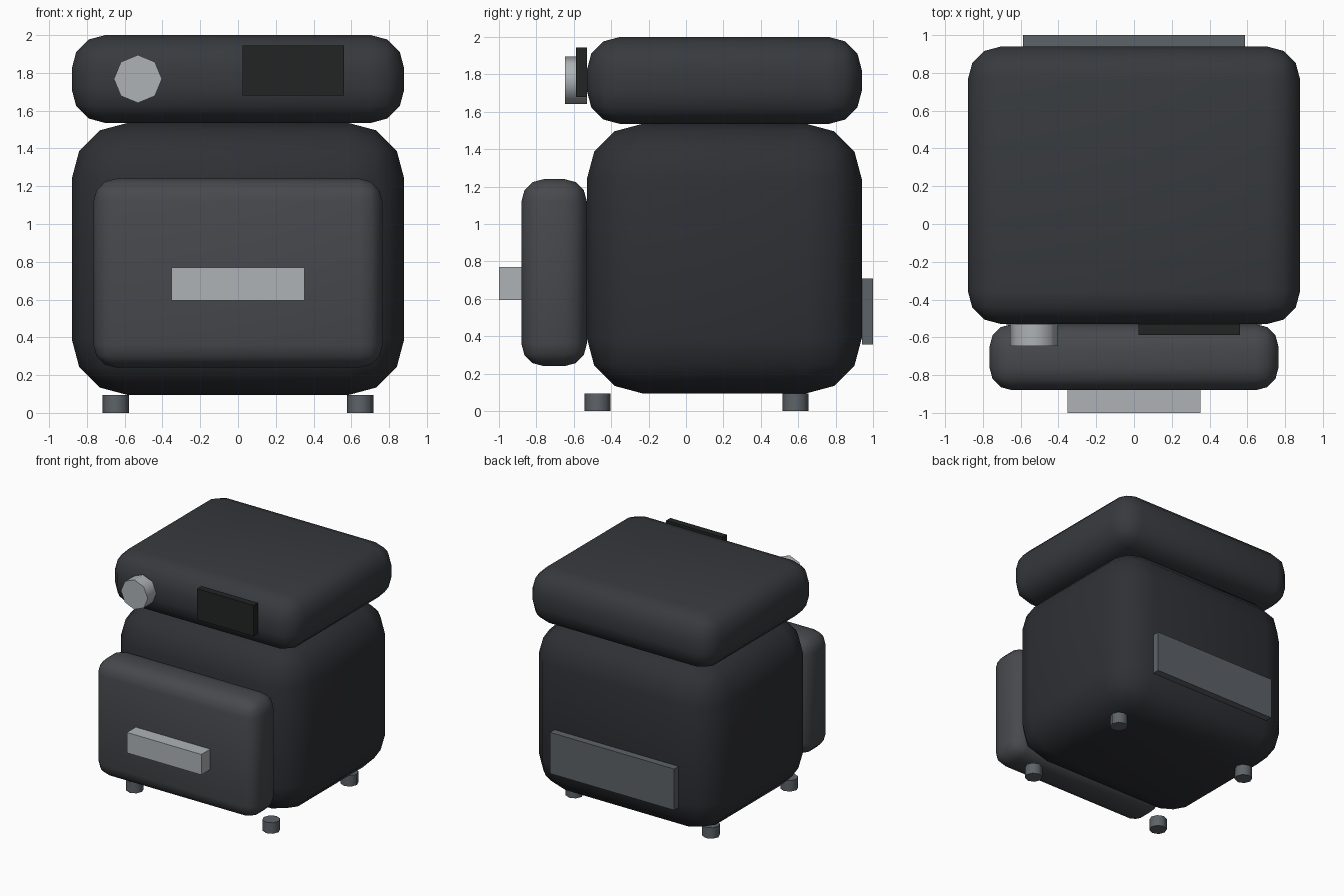
import bpy
import math

if "Cube" in bpy.data.objects:
    bpy.data.objects.remove(bpy.data.objects["Cube"])


def material(name, rgb):
    m = bpy.data.materials.new(name)
    m.diffuse_color = (*rgb, 1)
    m.use_nodes = True
    m.node_tree.nodes["Principled BSDF"].inputs["Base Color"].default_value = m.diffuse_color
    return m


SHELL = material("dark shell", (0.028, 0.030, 0.035))
LID = material("charcoal", (0.038, 0.042, 0.048))
DOOR = material("drawer grey", (0.062, 0.066, 0.073))
METAL = material("light metal", (0.42, 0.45, 0.47))
GLASS = material("black glass", (0.016, 0.017, 0.017))
TRIM = material("mid grey", (0.11, 0.125, 0.14))


def finish(ob, name, mat, angle=None):
    ob.name = name
    ob.data.materials.append(mat)
    if angle:
        bpy.ops.object.shade_smooth_by_angle(angle=math.radians(angle))
    return ob


def box(name, x, y, z, mat, radius=0):
    """Box from (min, max) ranges, optionally with rounded edges."""
    bpy.ops.mesh.primitive_cube_add(size=1, location=[sum(r) / 2 for r in (x, y, z)])
    ob = bpy.context.object
    ob.scale = [r[1] - r[0] for r in (x, y, z)]
    bpy.ops.object.transform_apply(location=False, rotation=False, scale=True)
    if radius:
        bev = ob.modifiers.new("round", 'BEVEL')
        bev.width = radius
        bev.segments = 3
        bpy.ops.object.modifier_apply(modifier=bev.name)
    return finish(ob, name, mat, 40 if radius else None)


def cylinder(name, loc, r, depth, mat, sides, rot=(0, 0, 0)):
    bpy.ops.mesh.primitive_cylinder_add(vertices=sides, radius=r, depth=depth,
                                        location=loc, rotation=rot)
    return finish(bpy.context.object, name, mat, 60)


# Main housing and control head
box("body", (-0.88, 0.88), (-0.53, 0.94), (0.095, 1.535), SHELL, 0.295)
box("head", (-0.88, 0.88), (-0.53, 0.94), (1.535, 2.0), LID, 0.177)

# Front drawer with handle
box("drawer", (-0.765, 0.765), (-0.88, -0.53), (0.24, 1.24), DOOR, 0.12)
box("drawer_handle", (-0.353, 0.353), (-1.0, -0.88), (0.595, 0.77), METAL)

# Controls
cylinder("knob", (-0.53, -0.588, 1.768), 0.127, 0.117, METAL, 8, (math.pi / 2, 0, 0))
box("display", (0.025, 0.56), (-0.588, -0.53), (1.68, 1.945), GLASS)

# Rear vent panel
box("rear_vent", (-0.588, 0.588), (0.94, 1.0), (0.355, 0.708), TRIM)

# Feet
for sx, side in ((-1, "left"), (1, "right")):
    for y, end in ((-0.473, "front"), (0.585, "back")):
        cylinder(f"{end}_{side}_foot", (sx * 0.647, y, 0.047), 0.07, 0.094, TRIM, 8)
